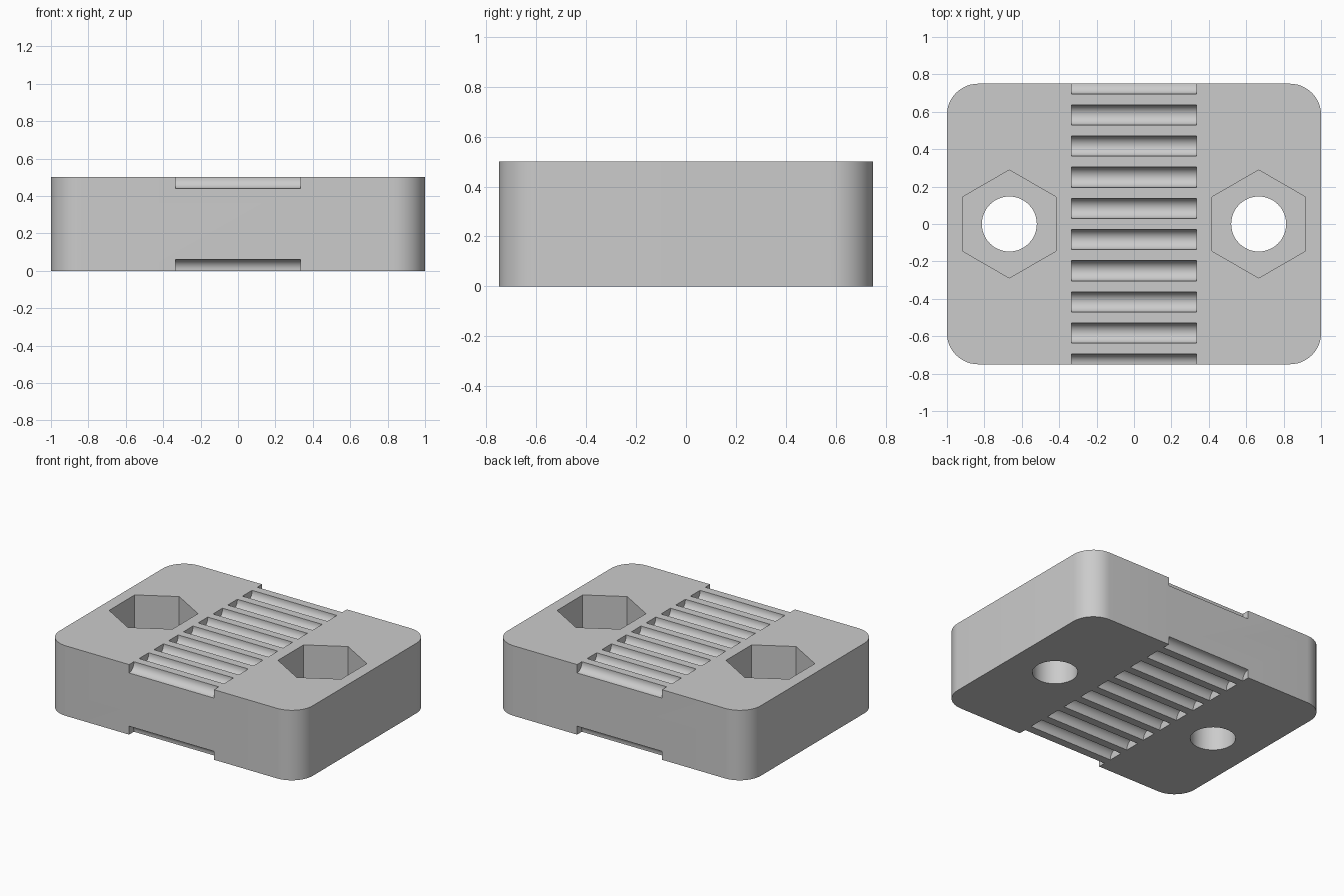
import bpy, bmesh, math

cube = bpy.data.objects.get("Cube")
if cube:
    bpy.data.objects.remove(cube, do_unlink=True)

WIDTH, DEPTH, HEIGHT, CORNER = 2.0, 1.5, 0.5, 1 / 6
HOLE_X, HOLE_R = 2 / 3, 0.147
NUT_R, NUT_DEPTH = 0.5 / math.sqrt(3), 0.25
PITCH, GROOVE_R, GROOVE_LEN, GROOVE_DEPTH = 1 / 6, 0.054, 0.67, 0.06

grey = bpy.data.materials.new("plain_grey")
grey.use_nodes = True
grey.diffuse_color = (0.6, 0.6, 0.6, 1)
grey.node_tree.nodes["Principled BSDF"].inputs["Base Color"].default_value = grey.diffuse_color


def prism(name, outline, start, end, place):
    """Extrude a 2D outline between two levels; place maps (u, v, level) to xyz."""
    bm = bmesh.new()
    low = [bm.verts.new(place(u, v, start)) for u, v in outline]
    high = [bm.verts.new(place(u, v, end)) for u, v in outline]
    bm.faces.new(low)
    bm.faces.new(high)
    for i in range(len(low)):
        j = (i + 1) % len(low)
        bm.faces.new((low[i], low[j], high[j], high[i]))
    bmesh.ops.recalc_face_normals(bm, faces=bm.faces)
    mesh = bpy.data.meshes.new(name)
    bm.to_mesh(mesh)
    bm.free()
    mesh.materials.append(grey)
    obj = bpy.data.objects.new(name, mesh)
    bpy.context.collection.objects.link(obj)
    return obj


def arc(cx, cy, r, start, sweep, steps):
    return [(cx + r * math.cos(start + sweep * i / steps),
             cy + r * math.sin(start + sweep * i / steps)) for i in range(steps + 1)]


def upright(u, v, level):
    return (u, v, level)


def crosswise(u, v, level):
    return (level, u, v)


# Rounded block
outline = []
for k, (sx, sy) in enumerate([(1, 1), (-1, 1), (-1, -1), (1, -1)]):
    outline += arc(sx * (WIDTH / 2 - CORNER), sy * (DEPTH / 2 - CORNER), CORNER,
                   k * math.pi / 2, math.pi / 2, 12)
block = prism("clamp_block", outline, 0, HEIGHT, upright)

# Bolt holes and hexagonal nut pockets
cutters = []
for sx in (-1, 1):
    circle = arc(sx * HOLE_X, 0, HOLE_R, 0, math.tau, 48)[:-1]
    hexagon = arc(sx * HOLE_X, 0, NUT_R, math.pi / 2, math.tau, 6)[:-1]
    cutters.append(prism("bolt_hole_cutter", circle, -0.1, HEIGHT + 0.1, upright))
    cutters.append(prism("nut_pocket_cutter", hexagon, HEIGHT - NUT_DEPTH, HEIGHT + 0.1, upright))

# Round-bottomed tooth grooves across the top and the underside
for i in range(10):
    y = -DEPTH / 2 + i * PITCH
    for face, side in ((HEIGHT, 1), (0, -1)):
        axis = face - side * (GROOVE_DEPTH - GROOVE_R)
        profile = arc(y, axis, GROOVE_R, 0, -side * math.pi, 16)
        profile += [(y - GROOVE_R, face + side * 0.05), (y + GROOVE_R, face + side * 0.05)]
        cutters.append(prism("groove_cutter", profile, -GROOVE_LEN / 2, GROOVE_LEN / 2, crosswise))

# Cut everything out of the block
bpy.context.view_layer.objects.active = block
for cutter in cutters:
    cutter.hide_render = True
    mod = block.modifiers.new("cut", "BOOLEAN")
    mod.operation = "DIFFERENCE"
    mod.solver = "EXACT"
    mod.object = cutter
    bpy.ops.object.modifier_apply(modifier=mod.name)
    bpy.data.objects.remove(cutter, do_unlink=True)

# Smooth curved walls, keep the edges sharp
bpy.ops.object.select_all(action="DESELECT")
block.select_set(True)
bpy.ops.object.shade_smooth_by_angle(angle=math.radians(30))
